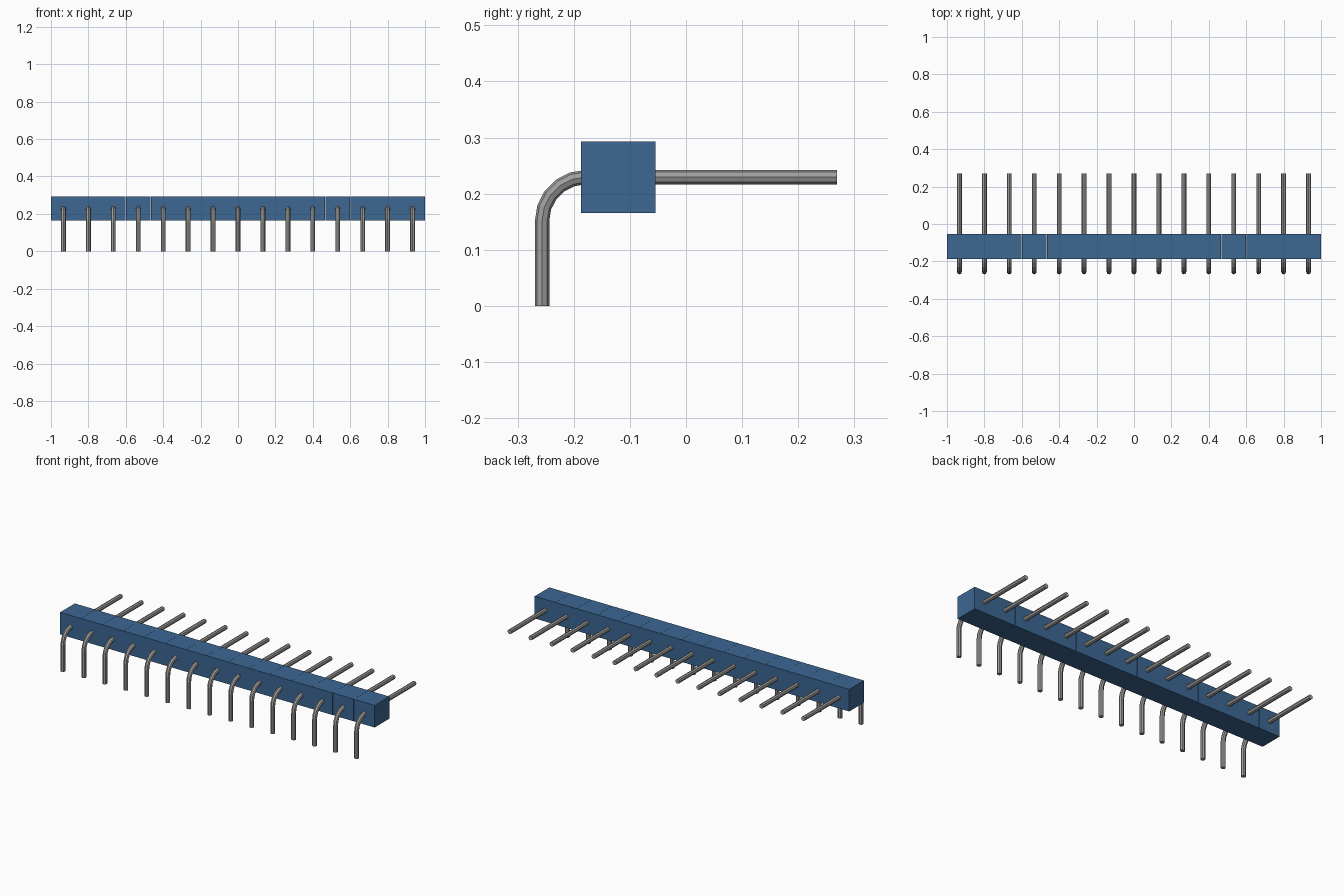
import bpy, bmesh, math
from mathutils import Vector

cube = bpy.data.objects.get("Cube")
if cube:
    bpy.data.objects.remove(cube, do_unlink=True)

COUNT = 15
PITCH = 2.0 / COUNT
PIN_RADIUS = 0.0128
SIDES = 8


def make_material(name, rgb, metallic=0.0):
    mat = bpy.data.materials.new(name)
    mat.diffuse_color = (*rgb, 1)
    mat.use_nodes = True
    bsdf = next(n for n in mat.node_tree.nodes if n.type == 'BSDF_PRINCIPLED')
    bsdf.inputs["Base Color"].default_value = (*rgb, 1)
    return mat


def mesh_from_bmesh(name, bm, mat):
    bmesh.ops.recalc_face_normals(bm, faces=bm.faces)
    mesh = bpy.data.meshes.new(name)
    bm.to_mesh(mesh)
    bm.free()
    mesh.materials.append(mat)
    return mesh


def place(name, mesh, x):
    obj = bpy.data.objects.new(name, mesh)
    obj.location.x = x
    bpy.context.collection.objects.link(obj)


blue = make_material("blue plastic", (0.045, 0.135, 0.29))
grey = make_material("grey metal", (0.35, 0.345, 0.335))

# Housing cell: one box per pin, with a hairline seam to its neighbour
bm = bmesh.new()
bmesh.ops.create_cube(bm, size=1)
bmesh.ops.scale(bm, verts=bm.verts, vec=(PITCH - 0.0006, 0.133, 0.127))
bmesh.ops.translate(bm, verts=bm.verts, vec=(0, -0.1205, 0.2295))
cell_mesh = mesh_from_bmesh("housing_cell", bm, blue)

# Pin path in the yz plane: (y, z, direction angle), up, round the bend, back
BEND = 0.078
PIN_Y, PIN_Z = -0.2565, 0.2295
path = [(PIN_Y, 0.0, math.pi / 2)]
for i in range(6):
    a = math.pi / 2 * i / 5
    path.append((PIN_Y + BEND * (1 - math.cos(a)),
                 PIN_Z - BEND * (1 - math.sin(a)), math.pi / 2 - a))
path.append((0.269, PIN_Z, 0.0))

# Sweep an octagon along the path
bm = bmesh.new()
rings = []
for y, z, direction in path:
    side = Vector((0, -math.sin(direction), math.cos(direction)))
    ring = []
    for k in range(SIDES):
        t = 2 * math.pi * k / SIDES
        offset = (Vector((1, 0, 0)) * math.cos(t) + side * math.sin(t)) * PIN_RADIUS
        ring.append(bm.verts.new(Vector((0, y, z)) + offset))
    rings.append(ring)
for a, b in zip(rings, rings[1:]):
    for k in range(SIDES):
        n = (k + 1) % SIDES
        bm.faces.new((a[k], a[n], b[n], b[k]))
bm.faces.new(rings[0])
bm.faces.new(rings[-1])
pin_mesh = mesh_from_bmesh("bent_pin", bm, grey)

# Row of cells and pins
for i in range(COUNT):
    x = (i - (COUNT - 1) / 2) * PITCH
    place(f"housing_cell_{i + 1}", cell_mesh, x)
    place(f"bent_pin_{i + 1}", pin_mesh, x)
